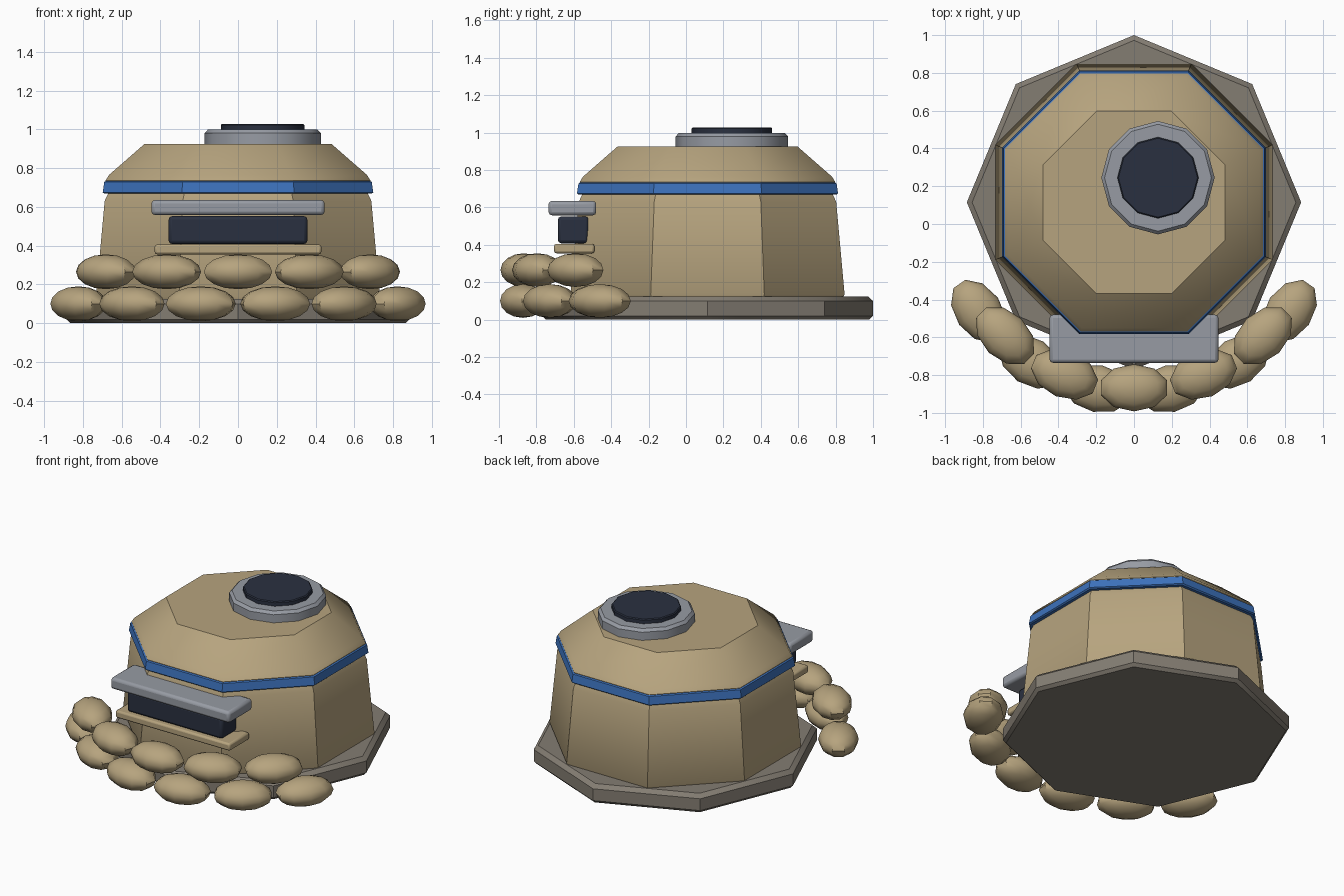
import bpy, bmesh, math
from mathutils import Matrix, Vector

cube = bpy.data.objects.get("Cube")
if cube:
    bpy.data.objects.remove(cube, do_unlink=True)

CENTRE_Y = 0.115
FLAT = math.cos(math.pi / 8)  # octagon flat-to-corner ratio


def material(name, rgb):
    mat = bpy.data.materials.new(name)
    mat.use_nodes = True
    mat.diffuse_color = (*rgb, 1)
    bsdf = mat.node_tree.nodes["Principled BSDF"]
    bsdf.inputs["Base Color"].default_value = (*rgb, 1)
    bsdf.inputs["Roughness"].default_value = 0.8
    return mat


TAN = material("sand tan", (0.47, 0.37, 0.21))
BLUE = material("team blue", (0.045, 0.165, 0.5))
METAL = material("light grey metal", (0.31, 0.33, 0.37))
STONE = material("warm grey concrete", (0.23, 0.205, 0.17))
DARK = material("dark opening", (0.023, 0.03, 0.051))


def finish(name, bm, mat, bevel=0.0, segments=2):
    bmesh.ops.recalc_face_normals(bm, faces=bm.faces)
    mesh = bpy.data.meshes.new(name)
    bm.to_mesh(mesh)
    bm.free()
    mesh.materials.append(mat)
    obj = bpy.data.objects.new(name, mesh)
    bpy.context.collection.objects.link(obj)
    if bevel:
        mod = obj.modifiers.new("soft edges", "BEVEL")
        mod.width = bevel
        mod.segments = segments
    bpy.ops.object.select_all(action="DESELECT")
    obj.select_set(True)
    bpy.context.view_layer.objects.active = obj
    bpy.ops.object.shade_smooth_by_angle(angle=math.radians(38))
    return obj


def loft(name, mat, sides, turn, rings, x=0.0, y=CENTRE_Y, bevel=0.0):
    """Closed polygonal solid from (corner radius, height) rings."""
    bm = bmesh.new()
    loops = []
    for radius, z in rings:
        angles = [turn + 2 * math.pi * i / sides for i in range(sides)]
        loops.append([bm.verts.new((x + radius * math.cos(a), y + radius * math.sin(a), z))
                      for a in angles])
    for low, high in zip(loops, loops[1:]):
        for i in range(sides):
            j = (i + 1) % sides
            bm.faces.new((low[i], low[j], high[j], high[i]))
    bm.faces.new(loops[0][::-1])
    bm.faces.new(loops[-1])
    return finish(name, bm, mat, bevel)


def block(name, mat, low, high, bevel):
    low, high = Vector(low), Vector(high)
    bm = bmesh.new()
    bmesh.ops.create_cube(bm, size=1, matrix=Matrix.Translation((low + high) / 2)
                          @ Matrix.Diagonal((*(high - low), 1)))
    return finish(name, bm, mat, bevel)


def octagon(name, mat, profile):
    """Octagon with flat front, profile given as (distance to flat, height)."""
    return loft(name, mat, 8, math.pi / 8, [(d / FLAT, z) for d, z in profile])


# Foundation and bunker shell
loft("foundation_slab", STONE, 8, 0,
     [(0.865, 0), (0.885, 0.02), (0.885, 0.1), (0.857, 0.125)])
octagon("wall", TAN, [(0.72, 0.11), (0.733, 0.135), (0.688, 0.63), (0.665, 0.68)])
octagon("stripe_band", BLUE, [(0.69, 0.668), (0.698, 0.675), (0.69, 0.728), (0.68, 0.735)])
octagon("roof", TAN, [(0.68, 0.725), (0.683, 0.737), (0.665, 0.765), (0.482, 0.925)])

# Roof hatch
loft("hatch_ring", METAL, 12, 0,
     [(0.3, 0.92), (0.3, 0.98), (0.283, 0.998)], x=0.127, y=0.245)
loft("hatch_lid", DARK, 12, 0,
     [(0.215, 0.99), (0.215, 1.022), (0.209, 1.028)], x=0.127, y=0.245)

# Firing slit with hood and sill
block("firing_slit", DARK, (-0.358, -0.685, 0.408), (0.358, -0.52, 0.552), 0.018)
block("slit_hood", METAL, (-0.447, -0.735, 0.558), (0.447, -0.48, 0.635), 0.018)
block("slit_sill", TAN, (-0.43, -0.705, 0.355), (0.43, -0.49, 0.405), 0.012)

# Two curved rows of sandbags
for row, count, radius, height in (("lower", 6, 1.005, 0.1), ("upper", 5, 0.982, 0.265)):
    for i in range(count):
        angle = math.radians(22) * (i - (count - 1) / 2)
        place = (radius * math.sin(angle), CENTRE_Y - radius * math.cos(angle), height)
        bm = bmesh.new()
        bmesh.ops.create_uvsphere(
            bm, u_segments=10, v_segments=8, radius=1,
            matrix=Matrix.Translation(place) @ Matrix.Rotation(angle, 4, "Z")
            @ Matrix.Diagonal((0.185, 0.125, 0.09, 1)))
        finish(f"{row}_sandbag_{i + 1}", bm, TAN)
